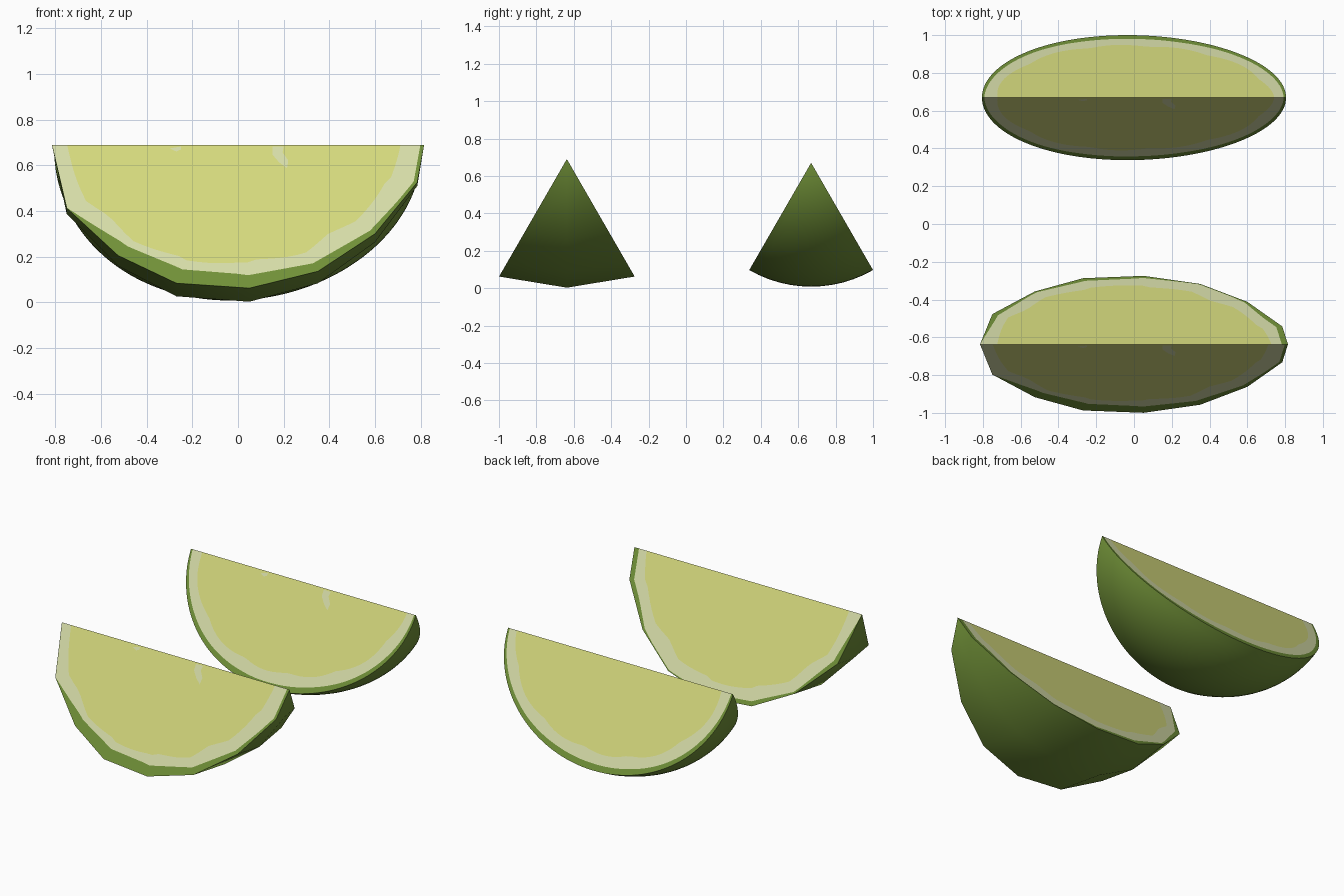
import bpy, bmesh, math
from mathutils import Vector

if "Cube" in bpy.data.objects:
    bpy.data.objects.remove(bpy.data.objects["Cube"])


def material(name, rgb):
    m = bpy.data.materials.new(name)
    m.diffuse_color = (*rgb, 1)
    m.use_nodes = True
    m.node_tree.nodes["Principled BSDF"].inputs["Base Color"].default_value = m.diffuse_color
    return m


FLESH = material("lime flesh", (0.66, 0.69, 0.205))
PITH = material("pale pith", (0.67, 0.715, 0.39))
RIND = material("green rind", (0.165, 0.283, 0.04))


def finish(name, bm, outward, mats, smooth=False):
    """Turn every face outward and make the object."""
    bm.normal_update()
    for f in bm.faces:
        if f.normal.dot(outward(f.calc_center_median())) < 0:
            f.normal_flip()
        f.smooth = smooth
    mesh = bpy.data.meshes.new(name)
    bm.to_mesh(mesh)
    bm.free()
    for m in mats:
        mesh.materials.append(m)
    ob = bpy.data.objects.new(name, mesh)
    bpy.context.collection.objects.link(ob)
    return ob


def sample(values, t):
    """Linear interpolation in a list, t from 0 to 1."""
    s = min(max(t, 0), 1) * (len(values) - 1)
    i = min(int(s), len(values) - 2)
    return values[i] + (values[i + 1] - values[i]) * (s - i)


def wedge(prefix, profile, y0, z0, arc, green, flesh, steps):
    """profile: (x, distance from ridge); arc: (angle, radius factor)."""
    def place(x, r, angle, lift=0):
        a = math.radians(angle)
        s = math.copysign(1, angle)
        return Vector((x, y0 + r * math.sin(a) + s * lift * 0.866,
                       z0 - r * math.cos(a) + lift * 0.5))

    # rind: the profile swept around the ridge
    bm = bmesh.new()
    rows = [[bm.verts.new(place(x, r * k, a)) for a, k in arc] for x, r in profile]
    for p, q in zip(rows, rows[1:]):
        for i in range(len(arc) - 1):
            bm.faces.new((p[i], p[i + 1], q[i + 1], q[i]))
    bmesh.ops.remove_doubles(bm, verts=bm.verts, dist=1e-4)
    ridge = Vector((0, y0, z0))
    finish(prefix + "_rind", bm, lambda c: c - ridge, [RIND], True)

    # cut faces: rings of rind and pith around the flesh
    line = []
    for (x1, r1), (x2, r2) in zip(profile, profile[1:]):
        line += [(x1 + (x2 - x1) * i / steps, r1 + (r2 - r1) * i / steps)
                 for i in range(steps)]
    line.append(profile[-1])
    for side, angle in enumerate((arc[0][0], arc[-1][0])):
        bm = bmesh.new()
        rings = [[], [], []]
        for x, r in line:
            t = 1 - math.atan2(r, x) / math.pi
            g = min(sample(green[side], t), 0.998)
            scallop = 0.025 * abs(math.sin(5.5 * math.pi * t)) - 0.012
            for ring, k in zip(rings, (1, g, sample(flesh[side], t) + scallop)):
                ring.append(bm.verts.new(place(x * k, r * k, angle)))
        for mat, (o, n) in enumerate(zip(rings, rings[1:])):
            for i in range(len(line) - 1):
                bm.faces.new((o[i], o[i + 1], n[i + 1], n[i])).material_index = mat
        centre = bm.verts.new(place(0, 0, angle))
        for a, b in zip(rings[2], rings[2][1:]):
            bm.faces.new((centre, a, b)).material_index = 2
        d = Vector((0, -1 if side == 0 else 1, 0.4))
        finish(prefix + ("_front_cut", "_back_cut")[side], bm, lambda c: d,
               [RIND, PITH, FLESH])

    # pale flecks along the ridge of the front cut
    bm = bmesh.new()
    for pts in (((0.15, 0.01), (0.15, 0.05), (0.18, 0.09), (0.215, 0.12),
                 (0.22, 0.08), (0.195, 0.04), (0.2, 0.01)),
                ((-0.3, 0.02), (-0.27, 0.035), (-0.25, 0.025), (-0.25, 0.01))):
        bm.faces.new([bm.verts.new(place(x, r, arc[0][0], 0.002)) for x, r in pts])
    finish(prefix + "_flecks", bm, lambda c: Vector((0, -1, 0.4)), [PITH])


# faceted wedge in front
wedge("faceted_wedge",
      [(-0.815, 0), (-0.75, 0.32), (-0.525, 0.56), (-0.27, 0.70), (0.05, 0.725),
       (0.35, 0.64), (0.6, 0.45), (0.785, 0.19), (0.815, 0)],
      -0.637, 0.69, [(-30, 1), (0, 0.948), (30, 1)],
      ([1, 1, .92, .9, .905, .93, .955, .98, .98],
       [1, .96, .985, .96, .965, .99, .99, .96, .96]),
      ([.93, .88, .86, .84, .82, .84, .84, .86, .86],
       [.9, .88, .88, .86, .86, .86, .86, .87, .88]), 6)

# rounded wedge behind
N = 64
oval = []
for i in range(N + 1):
    a = math.pi * (1 - i / N)
    oval.append((0.805 * math.cos(a) - 0.035 * math.sin(a) ** 2,
                 max(0.662 * math.sin(a), 0)))
band = [.985, .97, .96, .945, .94, .945, .96, .97, .985]
core = [.91, .88, .86, .84, .83, .84, .86, .88, .91]
wedge("rounded_wedge", oval, 0.669, 0.67,
      [(-30 + 5 * i, 1) for i in range(13)], (band, band), (core, core), 1)
